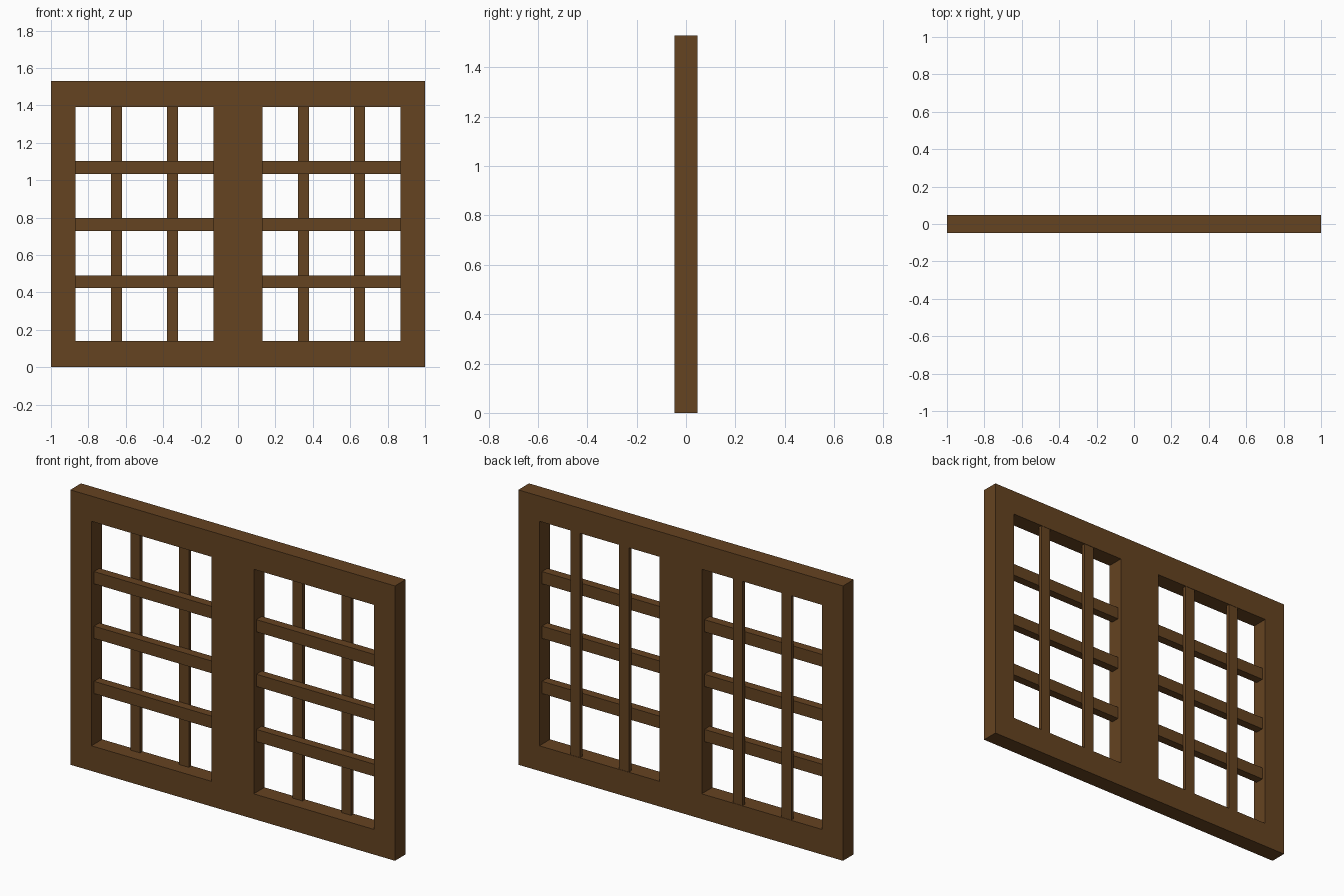
import bpy, bmesh

if "Cube" in bpy.data.objects:
    bpy.data.objects.remove(bpy.data.objects["Cube"])

wood = bpy.data.materials.new("dark_brown_wood")
wood.diffuse_color = (0.13, 0.056, 0.015, 1)
wood.use_nodes = True
wood.node_tree.nodes["Principled BSDF"].inputs["Base Color"].default_value = wood.diffuse_color


def finish(bm, name):
    bmesh.ops.recalc_face_normals(bm, faces=bm.faces)
    me = bpy.data.meshes.new(name)
    bm.to_mesh(me)
    bm.free()
    me.materials.append(wood)
    ob = bpy.data.objects.new(name, me)
    bpy.context.collection.objects.link(ob)
    return ob


def box(name, x0, x1, y0, y1, z0, z1):
    bm = bmesh.new()
    bmesh.ops.create_cube(bm, size=1)
    for v in bm.verts:
        v.co.x = x1 if v.co.x > 0 else x0
        v.co.y = y1 if v.co.y > 0 else y0
        v.co.z = z1 if v.co.z > 0 else z0
    return finish(bm, name)


DEPTH = 0.047
Z_LOW, Z_HIGH = 0.14, 1.39

# Outer frame with centre post: a face grid with two openings, extruded in depth
xs = [-1, -0.87, -0.13, 0.13, 0.87, 1]
zs = [0, Z_LOW, Z_HIGH, 1.53]
bm = bmesh.new()
grid = [[bm.verts.new((x, -DEPTH, z)) for z in zs] for x in xs]
for i in range(5):
    for j in range(3):
        if j == 1 and i in (1, 3):
            continue
        bm.faces.new((grid[i][j], grid[i + 1][j], grid[i + 1][j + 1], grid[i][j + 1]))
ext = bmesh.ops.extrude_face_region(bm, geom=bm.faces[:], use_keep_orig=True)
for v in ext["geom"]:
    if isinstance(v, bmesh.types.BMVert):
        v.co.y = DEPTH
finish(bm, "window_frame")

# Lattice bars of the left and right openings
for side, cx in (("left", -0.5), ("right", 0.5)):
    for n, z in enumerate((0.456, 0.763, 1.067)):
        box(f"{side}_horizontal_bar_{n + 1}", cx - 0.37, cx + 0.37,
            -0.024, 0.024, z - 0.034, z + 0.034)
    for n, dx in enumerate((-0.15, 0.15)):
        box(f"{side}_vertical_bar_{n + 1}", cx + dx - 0.03, cx + dx + 0.03,
            0.024, 0.045, Z_LOW, Z_HIGH)
